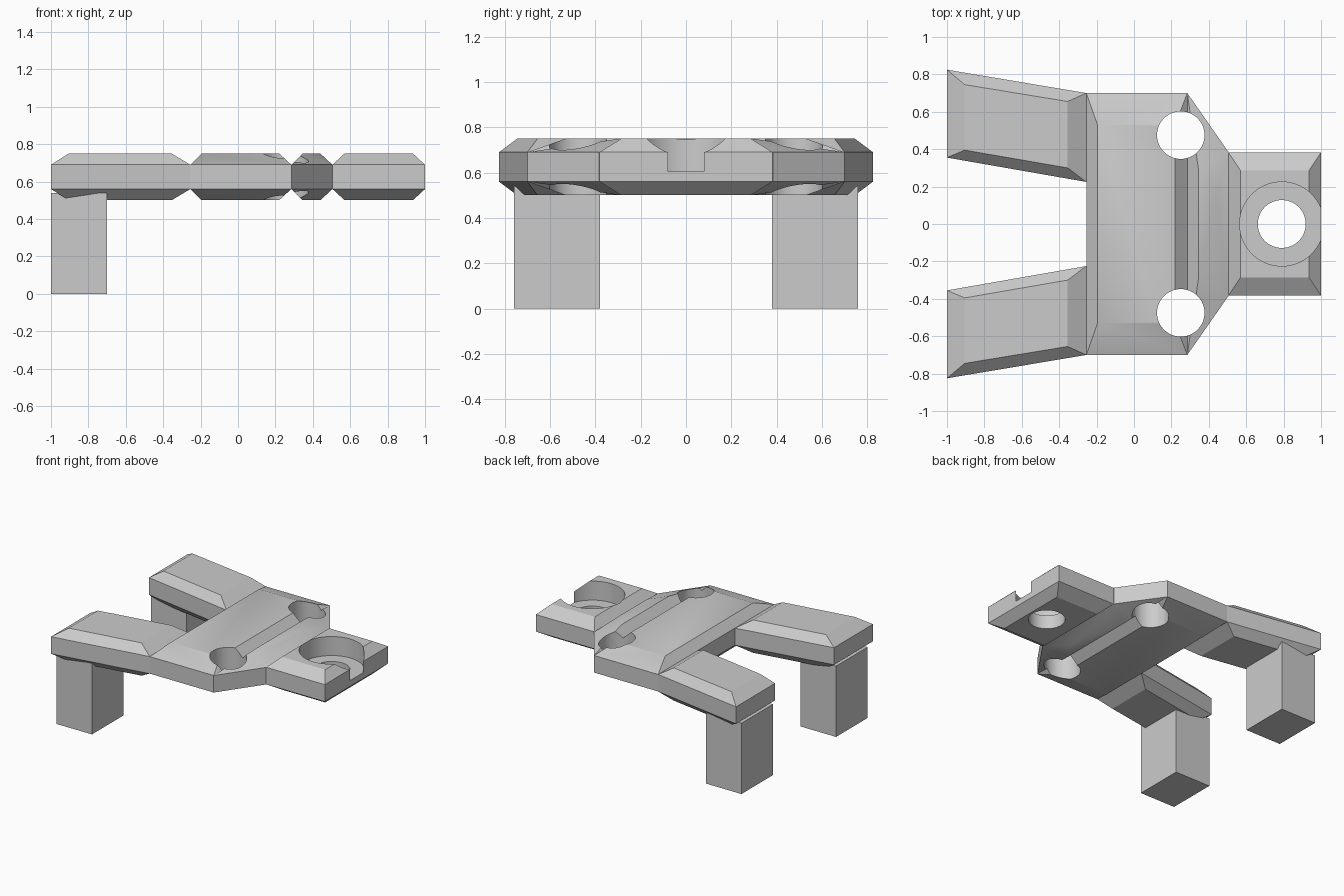
import bpy, bmesh, math

cube = bpy.data.objects.get("Cube")
if cube:
    bpy.data.objects.remove(cube, do_unlink=True)

# Single plain grey for every part
grey = bpy.data.materials.new("plain grey")
grey.use_nodes = True
grey.diffuse_color = (0.6, 0.6, 0.6, 1)
bsdf = next(n for n in grey.node_tree.nodes if n.type == 'BSDF_PRINCIPLED')
bsdf.inputs["Base Color"].default_value = grey.diffuse_color

BOTTOM, LOW_EDGE, HIGH_EDGE, TOP = 0.5, 0.56, 0.69, 0.75


def make_object(name, bm):
    bmesh.ops.recalc_face_normals(bm, faces=bm.faces)
    mesh = bpy.data.meshes.new(name)
    bm.to_mesh(mesh)
    bm.free()
    mesh.materials.append(grey)
    obj = bpy.data.objects.new(name, mesh)
    bpy.context.collection.objects.link(obj)
    return obj


def loft(name, rings):
    """Closed solid through a stack of (outline, height) rings."""
    bm = bmesh.new()
    loops = [[bm.verts.new((x, y, z)) for x, y in outline] for outline, z in rings]
    for a, b in zip(loops, loops[1:]):
        for i in range(len(a)):
            j = (i + 1) % len(a)
            bm.faces.new((a[i], a[j], b[j], b[i]))
    bm.faces.new(loops[0][::-1])
    bm.faces.new(loops[-1])
    return make_object(name, bm)


def plate(name, outer, inner):
    """Plate with a sloped border above and below."""
    return loft(name, [(inner, BOTTOM), (outer, LOW_EDGE), (outer, HIGH_EDGE), (inner, TOP)])


def trapezoid(x0, y0, x1, y1):
    return [(x0, -y0), (x1, -y1), (x1, y1), (x0, y0)]


def drill(obj, x, y, radius, z0, z1):
    outline = [(x + radius * math.cos(math.tau * i / 64),
                y + radius * math.sin(math.tau * i / 64)) for i in range(64)]
    cutter = loft("hole_cutter", [(outline, z0), (outline, z1)])
    cutter.hide_render = True
    mod = obj.modifiers.new("hole", 'BOOLEAN')
    mod.operation = 'DIFFERENCE'
    mod.solver = 'EXACT'
    mod.object = cutter
    bpy.context.view_layer.objects.active = obj
    bpy.ops.object.modifier_apply(modifier=mod.name)
    bpy.data.objects.remove(cutter, do_unlink=True)


# Central body and the tapering neck beside it
body = plate("body_plate", trapezoid(-0.255, 0.7, 0.285, 0.7),
             trapezoid(-0.195, 0.53, 0.22, 0.53))
neck = plate("neck_plate", trapezoid(0.285, 0.7, 0.505, 0.385),
             trapezoid(0.345, 0.29, 0.44, 0.155))
for part in (body, neck):
    for side in (-1, 1):
        drill(part, 0.25, side * 0.475, 0.127, 0.4, 0.9)

# End pad with a counterbored hole
pad = plate("end_pad", trapezoid(0.505, 0.382, 1, 0.382),
            trapezoid(0.57, 0.285, 0.935, 0.285))
drill(pad, 0.79, 0, 0.225, 0.605, 0.9)
drill(pad, 0.79, 0, 0.128, 0.4, 0.9)

# Mirrored arms and legs
parts = [body, neck, pad]
arm_outer = [(-1, 0.355), (-0.255, 0.225), (-0.255, 0.7), (-1, 0.825)]
arm_inner = [(-0.905, 0.395), (-0.355, 0.3), (-0.355, 0.655), (-0.905, 0.745)]
leg_outline = [(-1, 0.38), (-0.7, 0.38), (-0.7, 0.76), (-1, 0.76)]
for label, side in (("left", 1), ("right", -1)):
    def flip(points):
        return [(x, y * side) for x, y in points]
    parts.append(plate("back_arm_" + label if side > 0 else "front_arm_" + label,
                       flip(arm_outer), flip(arm_inner)))
    leg = flip(leg_outline)
    parts.append(loft("back_leg" if side > 0 else "front_leg", [(leg, 0), (leg, 0.54)]))

# Smooth hole walls, sharp plate edges
bpy.ops.object.select_all(action='DESELECT')
for part in parts:
    part.select_set(True)
bpy.context.view_layer.objects.active = body
bpy.ops.object.shade_smooth_by_angle(angle=math.radians(30))
